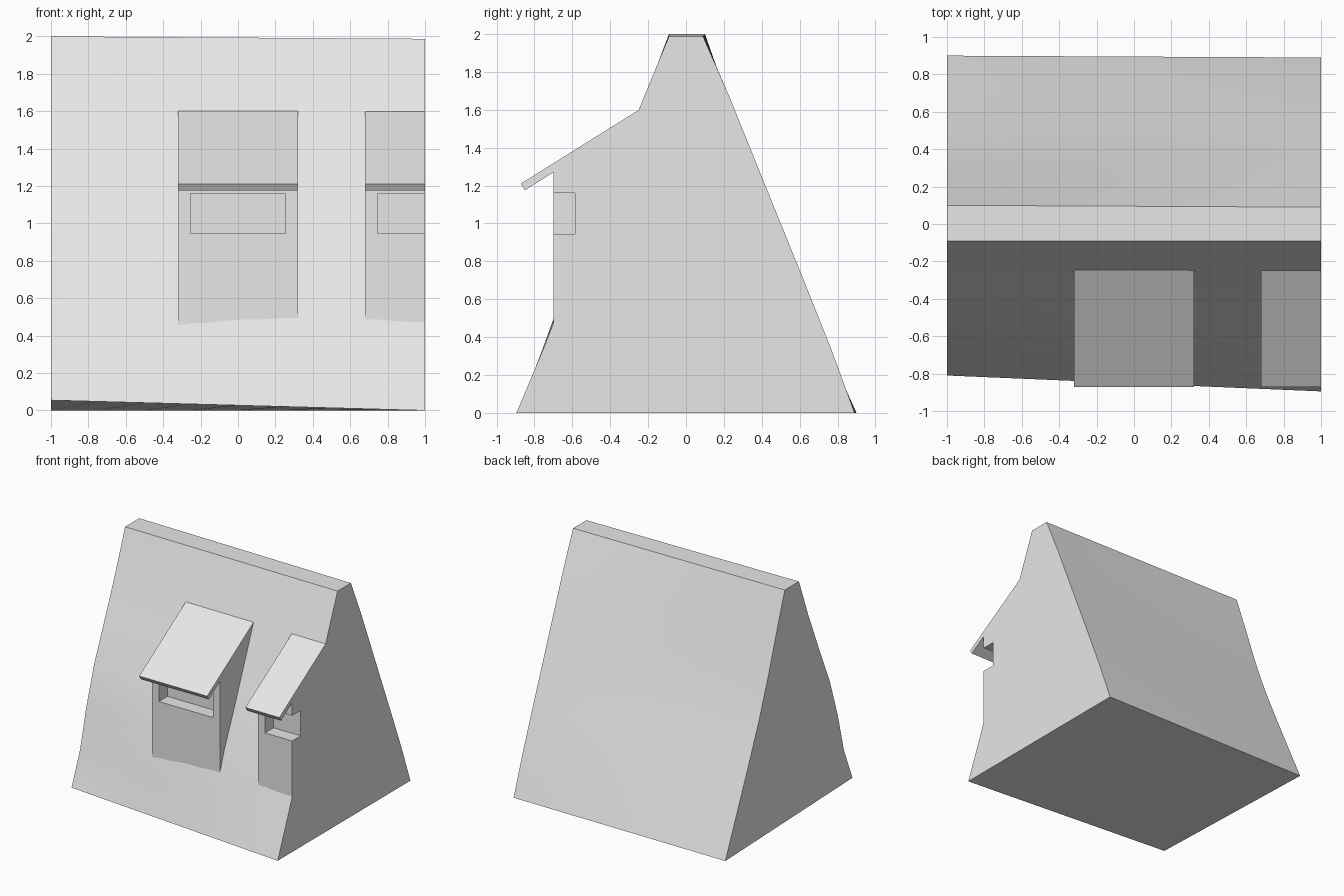
import bpy
import bmesh
import math

cube = bpy.data.objects.get("Cube")
if cube:
    bpy.data.objects.remove(cube, do_unlink=True)

grey = bpy.data.materials.new("concrete grey")
grey.use_nodes = True
COLOUR = (0.8, 0.8, 0.8, 1)
grey.diffuse_color = COLOUR
grey.node_tree.nodes["Principled BSDF"].inputs["Base Color"].default_value = COLOUR


def make_object(name, bm):
    bmesh.ops.recalc_face_normals(bm, faces=bm.faces)
    mesh = bpy.data.meshes.new(name)
    bm.to_mesh(mesh)
    bm.free()
    mesh.materials.append(grey)
    obj = bpy.data.objects.new(name, mesh)
    bpy.context.collection.objects.link(obj)
    return obj


def loft(name, sections):
    """Skin a row of matching (x, y, z) outlines and cap both ends."""
    bm = bmesh.new()
    rings = [[bm.verts.new(p) for p in s] for s in sections]
    n = len(rings[0])
    for a, b in zip(rings, rings[1:]):
        for i in range(n):
            j = (i + 1) % n
            bm.faces.new((a[i], a[j], b[j], b[i]))
    bm.faces.new(rings[0])
    bm.faces.new(rings[-1])
    return make_object(name, bm)


def smooth(obj):
    bpy.ops.object.select_all(action="DESELECT")
    obj.select_set(True)
    bpy.context.view_layer.objects.active = obj
    bpy.ops.object.shade_smooth_by_angle(angle=math.radians(25))


# Sloping bank: (y, z) outlines of its two ends, front foot up and over to back foot
LEFT_END = [(-.81, .055), (-.695, .333), (-.613, .66), (-.506, .99), (-.358, 1.33),
            (-.215, 1.67), (-.09, 2), (.1, 2), (.215, 1.67), (.33, 1.33),
            (.455, 1), (.6, .667), (.75, .333), (.9, 0)]
RIGHT_END = [(-.895, 0), (-.755, .333), (-.622, .667), (-.49, 1), (-.357, 1.333),
             (-.222, 1.667), (-.09, 1.987), (.09, 1.987), (.23, 1.667), (.365, 1.333),
             (.5, 1), (.635, .667), (.768, .333), (.89, 0)]


def bank_section(t):
    x = 2 * t - 1
    points = []
    for i, (p, q) in enumerate(zip(LEFT_END, RIGHT_END)):
        bulge = 0.025 * (1 - x * x) if i in (1, 2) else 0
        points.append((x, p[0] + (q[0] - p[0]) * t - bulge, p[1] + (q[1] - p[1]) * t))
    return points


bank = loft("bank", [bank_section(i / 8) for i in range(9)])
smooth(bank)

# Dormers: wall and overhanging roof in one outline, tucked into the bank
DORMER = [(-.2, 1.63), (-.872, 1.21), (-.85, 1.175), (-.7, 1.27), (-.7, .36), (-.66, .36)]


def dormer(name, x0, x1, win0, win1):
    obj = loft(name, [[(x, y, z) for y, z in DORMER] for x in (x0, x1)])
    # Window recess cut into the front wall
    box = [(-.75, .945), (-.75, 1.16), (-.585, 1.16), (-.585, .945)]
    cutter = loft(name + "_cutter", [[(x, y, z) for y, z in box] for x in (win0, win1)])
    cutter.hide_render = True
    cut = obj.modifiers.new("window", "BOOLEAN")
    cut.operation = "DIFFERENCE"
    cut.solver = "EXACT"
    cut.object = cutter
    bpy.context.view_layer.objects.active = obj
    bpy.ops.object.modifier_apply(modifier=cut.name)
    bpy.data.objects.remove(cutter, do_unlink=True)


dormer("middle_dormer", -.32, .32, -.255, .255)
dormer("end_dormer", .68, 1, .745, 1.1)
